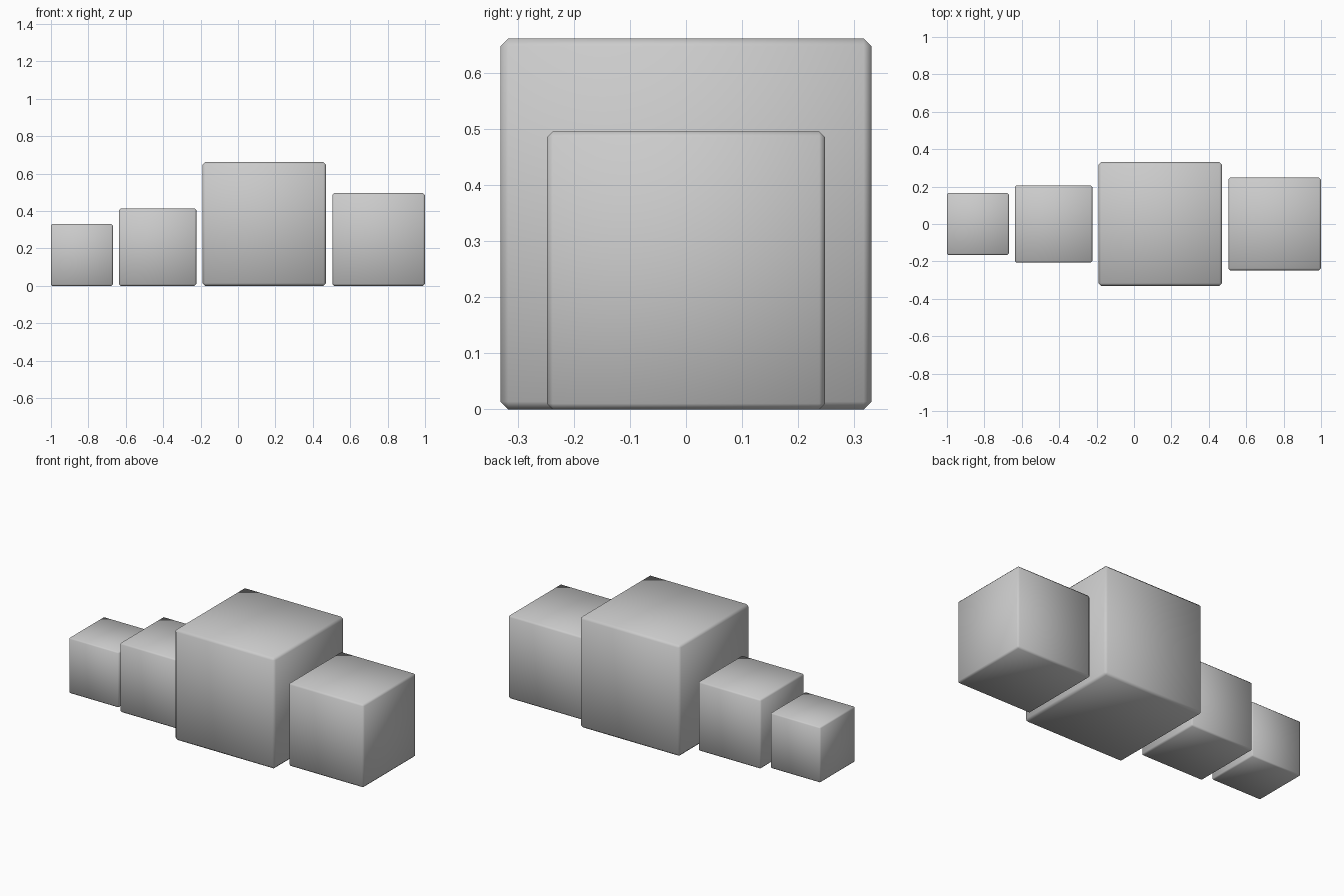
import bpy

if "Cube" in bpy.data.objects:
    bpy.data.objects.remove(bpy.data.objects["Cube"])

UNIT = 0.3305
RATIOS = [("small_cube", 1.0), ("medium_cube", 1.25), ("largest_cube", 2.0), ("large_cube", 1.5)]
GAP = (2 - UNIT * sum(r for _, r in RATIOS)) / 3


def chamfered_cube(name, size, x):
    """Cube standing on the floor with a narrow one-step chamfer, smooth shaded."""
    bpy.ops.mesh.primitive_cube_add(size=size, location=(x, 0, size / 2))
    cube = bpy.context.object
    cube.name = name
    bevel = cube.modifiers.new("chamfer", 'BEVEL')
    bevel.width = size * 0.021
    bevel.segments = 1
    bpy.ops.object.shade_smooth()


# Row of four cubes, left to right with equal gaps
left = -1.0
for name, ratio in RATIOS:
    size = UNIT * ratio
    chamfered_cube(name, size, left + size / 2)
    left += size + GAP
